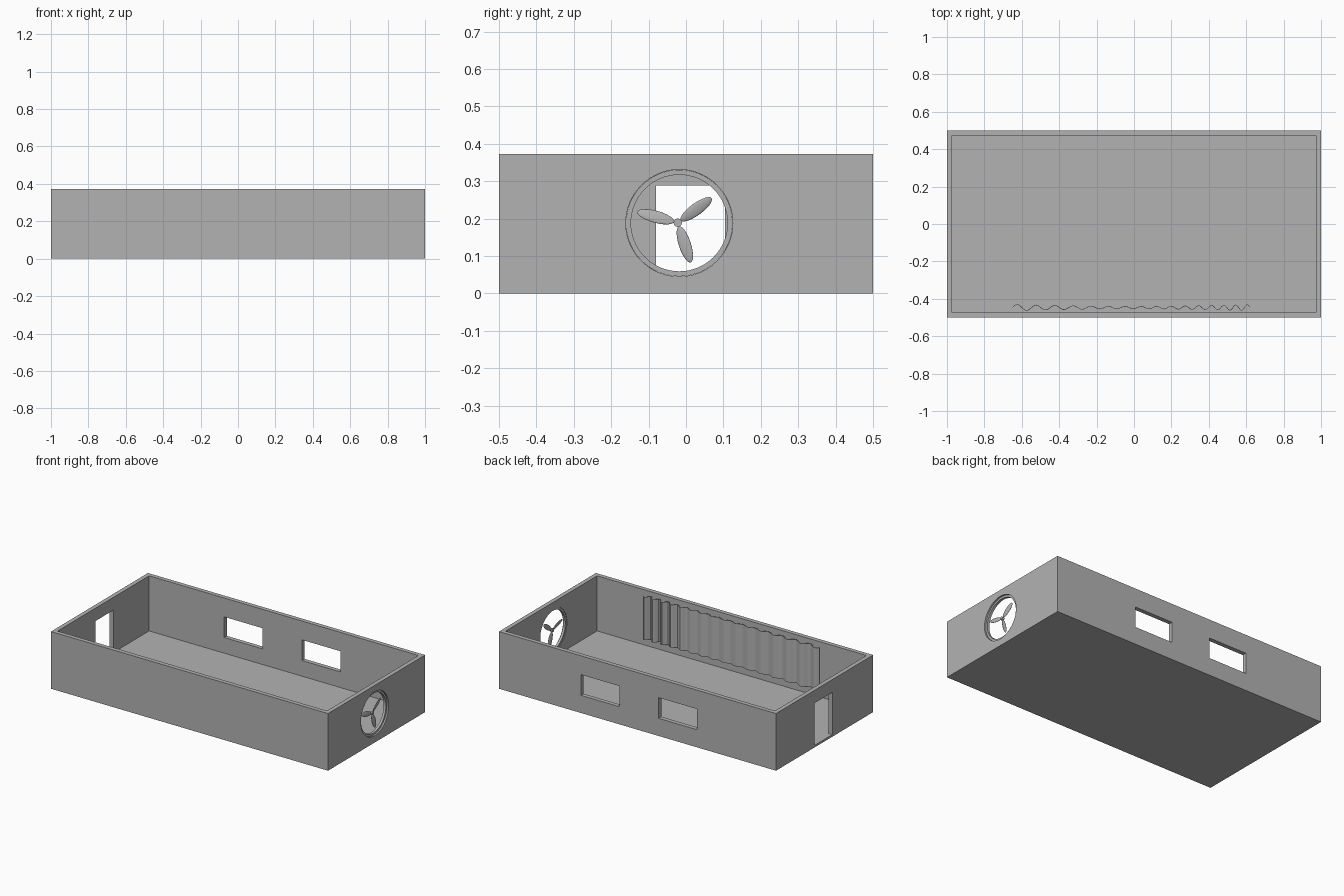
import bpy, bmesh, math
from mathutils import Matrix, Vector

old = bpy.data.objects.get("Cube")
if old:
    bpy.data.objects.remove(old, do_unlink=True)

grey = bpy.data.materials.new("plain_grey")
grey.use_nodes = True
grey.diffuse_color = (0.45, 0.45, 0.45, 1)
grey.node_tree.nodes["Principled BSDF"].inputs["Base Color"].default_value = (0.45, 0.45, 0.45, 1)

HALF_X, HALF_Y, HEIGHT = 1.0, 0.5, 0.373
WALL, FLOOR = 0.028, 0.013
FAN_Y, FAN_Z, HOLE_R = -0.018, 0.188, 0.143


def finish(name, bm):
    bmesh.ops.recalc_face_normals(bm, faces=bm.faces)
    mesh = bpy.data.meshes.new(name)
    bm.to_mesh(mesh)
    bm.free()
    mesh.materials.append(grey)
    obj = bpy.data.objects.new(name, mesh)
    bpy.context.collection.objects.link(obj)
    return obj


def box(name, lo, hi):
    bm = bmesh.new()
    lo, hi = Vector(lo), Vector(hi)
    size = Matrix.Diagonal((hi - lo).to_4d())
    bmesh.ops.create_cube(bm, size=1, matrix=Matrix.Translation((lo + hi) / 2) @ size)
    return finish(name, bm)


def disc(name, x0, x1, y, z, radius, sides=64):
    # Cylinder lying along x
    bm = bmesh.new()
    place = Matrix.Translation(((x0 + x1) / 2, y, z)) @ Matrix.Rotation(math.pi / 2, 4, "Y")
    bmesh.ops.create_cone(bm, cap_ends=True, segments=sides, radius1=radius,
                          radius2=radius, depth=x1 - x0, matrix=place)
    return finish(name, bm)


def apply_modifiers(obj):
    bpy.context.view_layer.objects.active = obj
    for mod in list(obj.modifiers):
        bpy.ops.object.modifier_apply(modifier=mod.name)


def cut(obj, cutter):
    mod = obj.modifiers.new("cut", "BOOLEAN")
    mod.operation, mod.solver, mod.object = "DIFFERENCE", "EXACT", cutter
    apply_modifiers(obj)
    bpy.data.objects.remove(cutter, do_unlink=True)


def smooth(obj):
    bpy.ops.object.select_all(action="DESELECT")
    obj.select_set(True)
    bpy.context.view_layer.objects.active = obj
    bpy.ops.object.shade_smooth_by_angle(angle=math.radians(35))


# Open-topped room shell
room = box("room_shell", (-HALF_X, -HALF_Y, 0), (HALF_X, HALF_Y, HEIGHT))
cut(room, box("room_space", (-HALF_X + WALL, -HALF_Y + WALL, FLOOR),
              (HALF_X - WALL, HALF_Y - WALL, HEIGHT + 0.1)))

# Two windows in the back wall
for x in (-0.43, 0.13):
    cut(room, box("window_cutter", (x, 0.4, 0.115), (x + 0.278, 0.6, 0.25)))

# Doorway in one end, round fan opening in the other
cut(room, box("door_cutter", (-1.1, -0.08, FLOOR + 0.001), (-0.9, 0.104, 0.289)))
cut(room, disc("fan_cutter", 0.9, 1.1, FAN_Y, FAN_Z, HOLE_R))
smooth(room)

# Fan ring, set back inside the opening
ring = disc("fan_ring", 0.974, 0.99, FAN_Y, FAN_Z, HOLE_R - 0.0005)
cut(ring, disc("ring_cutter", 0.9, 1.1, FAN_Y, FAN_Z, 0.129))
smooth(ring)

# Fan hub and three leaf-shaped blades
HUB = Vector((0.982, -0.022, 0.189))
smooth(disc("fan_hub", 0.974, 0.99, HUB.y, HUB.z, 0.011, 32))
for i, angle in enumerate((36, 165, 288)):
    bm = bmesh.new()
    shape = Matrix.Diagonal((0.004, 0.051, 0.0165, 1))
    place = (Matrix.Translation(HUB) @ Matrix.Rotation(math.radians(angle), 4, "X")
             @ Matrix.Translation((0, 0.061, 0)) @ Matrix.Rotation(math.radians(12), 4, "Y"))
    bmesh.ops.create_uvsphere(bm, u_segments=24, v_segments=12, radius=1, matrix=place @ shape)
    smooth(finish(f"fan_blade_{i + 1}", bm))

# Pleated curtain along the inside of the front wall, deepest at its ends
bm = bmesh.new()
STEPS = 150
previous = None
for i in range(STEPS + 1):
    u = i / STEPS
    t = 2 * u - 1
    depth = 0.006 + 0.011 * abs(t) ** 1.5
    y = -0.447 + depth * math.sin(math.tau * (12.5 * u + 3 * u ** 3))
    x = -0.65 + 1.27 * u
    pair = [bm.verts.new((x, y, z)) for z in (0.068, 0.348)]
    if previous:
        bm.faces.new((previous[0], pair[0], pair[1], previous[1]))
    previous = pair
curtain = finish("curtain", bm)
solid = curtain.modifiers.new("thickness", "SOLIDIFY")
solid.thickness, solid.offset = 0.003, 0
apply_modifiers(curtain)
smooth(curtain)
